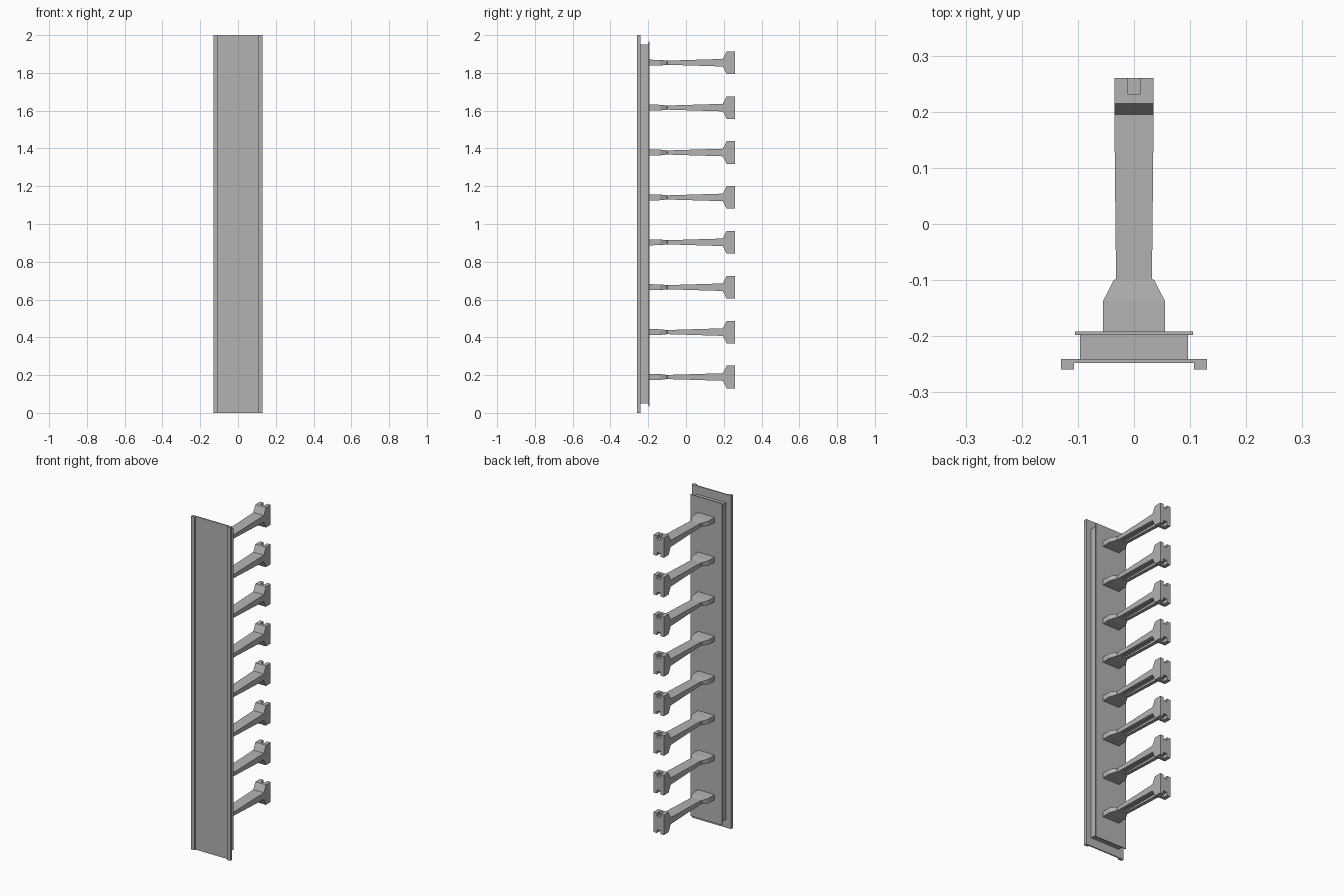
import bpy, bmesh

cube = bpy.data.objects.get("Cube")
if cube:
    bpy.data.objects.remove(cube)

grey = bpy.data.materials.new("neutral_grey")
grey.use_nodes = True
colour = (0.45, 0.45, 0.45, 1)
grey.diffuse_color = colour
grey.node_tree.nodes["Principled BSDF"].inputs["Base Color"].default_value = colour


def finish(name, bm):
    bmesh.ops.recalc_face_normals(bm, faces=bm.faces)
    mesh = bpy.data.meshes.new(name)
    bm.to_mesh(mesh)
    bm.free()
    mesh.materials.append(grey)
    obj = bpy.data.objects.new(name, mesh)
    bpy.context.collection.objects.link(obj)
    return obj


def extrude_profile(name, points, z0, z1):
    """Extrude a plan outline (x, y) from z0 up to z1."""
    bm = bmesh.new()
    face = bm.faces.new([bm.verts.new((x, y, z0)) for x, y in points])
    new = bmesh.ops.extrude_face_region(bm, geom=[face])["geom"]
    verts = [v for v in new if isinstance(v, bmesh.types.BMVert)]
    bmesh.ops.translate(bm, verts=verts, vec=(0, 0, z1 - z0))
    return finish(name, bm)


def box(name, x, y0, y1, z0, z1):
    return extrude_profile(name, [(-x, y0), (x, y0), (x, y1), (-x, y1)], z0, z1)


def loft(name, stations):
    """Skin rectangles given as (y, half width, half height)."""
    bm = bmesh.new()
    rings = [[bm.verts.new((sx * w, y, sz * h))
              for sx, sz in ((-1, -1), (1, -1), (1, 1), (-1, 1))]
             for y, w, h in stations]
    for a, b in zip(rings, rings[1:]):
        for i in range(4):
            j = (i + 1) % 4
            bm.faces.new((a[i], a[j], b[j], b[i]))
    bm.faces.new(rings[0])
    bm.faces.new(rings[-1])
    return finish(name, bm)


# Front panel with a lip along each long side
half = [(0.107, -0.248), (0.107, -0.259), (0.13, -0.259), (0.13, -0.241)]
extrude_profile("front_panel", half + [(-x, y) for x, y in reversed(half)], 0, 2)

# Core and backing sheet
box("panel_core", 0.096, -0.243, -0.196, 0.05, 1.95)
box("backing_sheet", 0.105, -0.198, -0.192, 0.035, 1.965)

# One bracket: wide foot, slim arm, flared head
arm = loft("bracket_arms", [
    (-0.195, 0.055, 0.016), (-0.137, 0.055, 0.015), (-0.1, 0.036, 0.011),
    (-0.098, 0.032, 0.011), (0.195, 0.035, 0.02),
    (0.215, 0.035, 0.06), (0.26, 0.035, 0.06)])

# Notches in the head, above and below, and the groove under the arm
cutters = [
    box("top_notch_cutter", 0.012, 0.232, 0.28, 0.04, 0.08),
    box("bottom_notch_cutter", 0.012, 0.232, 0.28, -0.08, -0.04),
    loft("groove_cutter", [(-0.08, 0.014, 0.012), (0.185, 0.014, 0.012)]),
]
cutters[-1].location.z = -0.016
for cutter in cutters:
    cutter.hide_render = True
    cut = arm.modifiers.new(cutter.name, "BOOLEAN")
    cut.operation = "DIFFERENCE"
    cut.solver = "EXACT"
    cut.object = cutter

# Eight brackets up the panel
arm.location.z = 0.19
stack = arm.modifiers.new("stack", "ARRAY")
stack.count = 8
stack.use_relative_offset = False
stack.use_constant_offset = True
stack.constant_offset_displace = (0, 0, 0.2377)

# Cutters follow the lowest bracket; bake the cuts, then drop them
for cutter in cutters:
    cutter.location.z += arm.location.z
bpy.context.view_layer.update()
graph = bpy.context.evaluated_depsgraph_get()
baked = bpy.data.meshes.new_from_object(arm.evaluated_get(graph))
arm.modifiers.clear()
arm.data = baked
for cutter in cutters:
    bpy.data.objects.remove(cutter)
